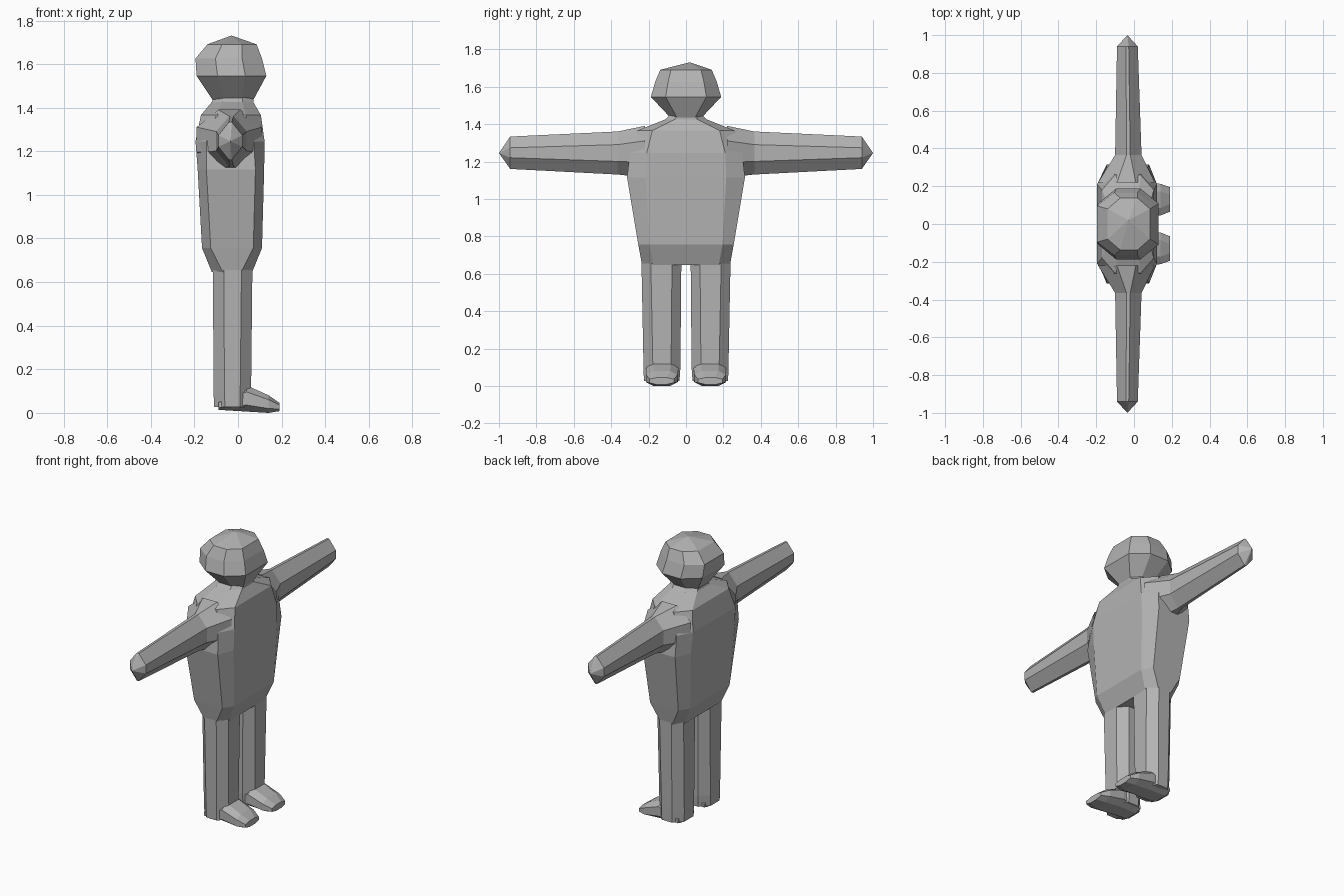
import bpy, bmesh
from mathutils import Vector

if "Cube" in bpy.data.objects:
    bpy.data.objects.remove(bpy.data.objects["Cube"])

grey = bpy.data.materials.new("plain grey")
grey.diffuse_color = (0.45, 0.45, 0.45, 1)
grey.use_nodes = True
grey.node_tree.nodes["Principled BSDF"].inputs["Base Color"].default_value = grey.diffuse_color


def ring(x0, x1, y0, y1, cx, cy):
    """Eight-sided section: a rectangle with cut corners."""
    return [(x0 + cx, y0), (x1 - cx, y0), (x1, y0 + cy), (x1, y1 - cy),
            (x1 - cx, y1), (x0 + cx, y1), (x0, y1 - cy), (x0, y0 + cy)]


def loft(name, sections, start=None, end=None, cap_start=True, cap_end=True):
    """Skin a list of 3D loops, closing the ends with a point or a flat cap."""
    bm = bmesh.new()
    loops = [[bm.verts.new(p) for p in s] for s in sections]
    n = len(loops[0])
    for a, b in zip(loops, loops[1:]):
        for i in range(n):
            j = (i + 1) % n
            bm.faces.new((a[i], a[j], b[j], b[i]))
    for loop, tip, cap in ((loops[0], start, cap_start), (loops[-1], end, cap_end)):
        if tip:
            v = bm.verts.new(tip)
            for i in range(n):
                bm.faces.new((loop[i], loop[(i + 1) % n], v))
        elif cap:
            bm.faces.new(loop)
    bmesh.ops.recalc_face_normals(bm, faces=bm.faces)
    me = bpy.data.meshes.new(name)
    bm.to_mesh(me)
    bm.free()
    me.materials.append(grey)
    ob = bpy.data.objects.new(name, me)
    bpy.context.collection.objects.link(ob)
    return ob


def flat(z, *r):
    return [(x, y, z) for x, y in ring(*r)]


def mirror(p, s):
    return (p[0], p[1] * s, p[2])


# torso, from hips up to the neck
torso = [(0.65, -0.12, 0.065, 0.235, 0.05, 0.06), (0.76, -0.165, 0.11, 0.255, 0.04, 0.06),
         (1.12, -0.185, 0.12, 0.315, 0.04, 0.10), (1.25, -0.195, 0.122, 0.30, 0.05, 0.09),
         (1.37, -0.17, 0.105, 0.26, 0.07, 0.08), (1.43, -0.12, 0.07, 0.11, 0.05, 0.05),
         (1.46, -0.11, 0.07, 0.08, 0.05, 0.04)]
loft("torso", [flat(z, x0, x1, -h, h, cx, cy) for z, x0, x1, h, cx, cy in torso], cap_end=False)

# head, six-sided faceted ball
def head_ring(z, x0, x1, h):
    return flat(z, x0, x1, -h, h, 0.3 * (x1 - x0), 0.42 * h)

loft("head", [head_ring(1.43, -0.11, 0.065, 0.075), head_ring(1.55, -0.19, 0.13, 0.188),
              head_ring(1.63, -0.195, 0.11, 0.165), head_ring(1.695, -0.14, 0.085, 0.138)],
     end=(-0.03, 0.02, 1.735), cap_start=False)

for side, s in (("left", 1), ("right", -1)):
    # arm, running sideways from the shoulder to a pointed hand
    arm = [(0.22, -0.19, 0.11, 1.12, 1.395, 0.10, 0.08), (0.365, -0.10, 0.04, 1.135, 1.365, 0.06, 0.07),
           (0.94, -0.09, 0.02, 1.165, 1.338, 0.048, 0.06)]
    loft(side + "_arm", [[(x, y * s, z) for x, z in ring(x0, x1, z0, z1, cx, cz)]
                         for y, x0, x1, z0, z1, cx, cz in arm],
         end=(-0.035, 1.0 * s, 1.25), cap_start=False)

    # leg
    leg = [(0.03, -0.11, 0.06, 0.035, 0.225), (0.10, -0.112, 0.06, 0.03, 0.227),
           (0.66, -0.115, 0.066, 0.025, 0.238)]
    loft(side + "_leg", [[mirror(p, s) for p in flat(z, x0, x1, y0, y1, 0.05, 0.05)]
                         for z, x0, x1, y0, y1 in leg], cap_end=False)

    # foot, a wedge sloping down to the toe
    foot = [(-0.09, 0.05, 0.21, 0.018, 0.06), (0.04, 0.04, 0.215, 0.01, 0.13),
            (0.14, 0.045, 0.213, 0.004, 0.085), (0.19, 0.065, 0.195, 0.012, 0.05)]
    loft(side + "_foot", [[(x, y * s, z) for y, z in ring(y0, y1, z0, z1, 0.04, 0.25 * (z1 - z0))]
                          for x, y0, y1, z0, z1 in foot])

# settle the figure so the soles touch the ground
bpy.context.view_layer.update()
low = min(v.co.z for o in bpy.data.objects for v in o.data.vertices)
for o in bpy.data.objects:
    o.location.z -= low
